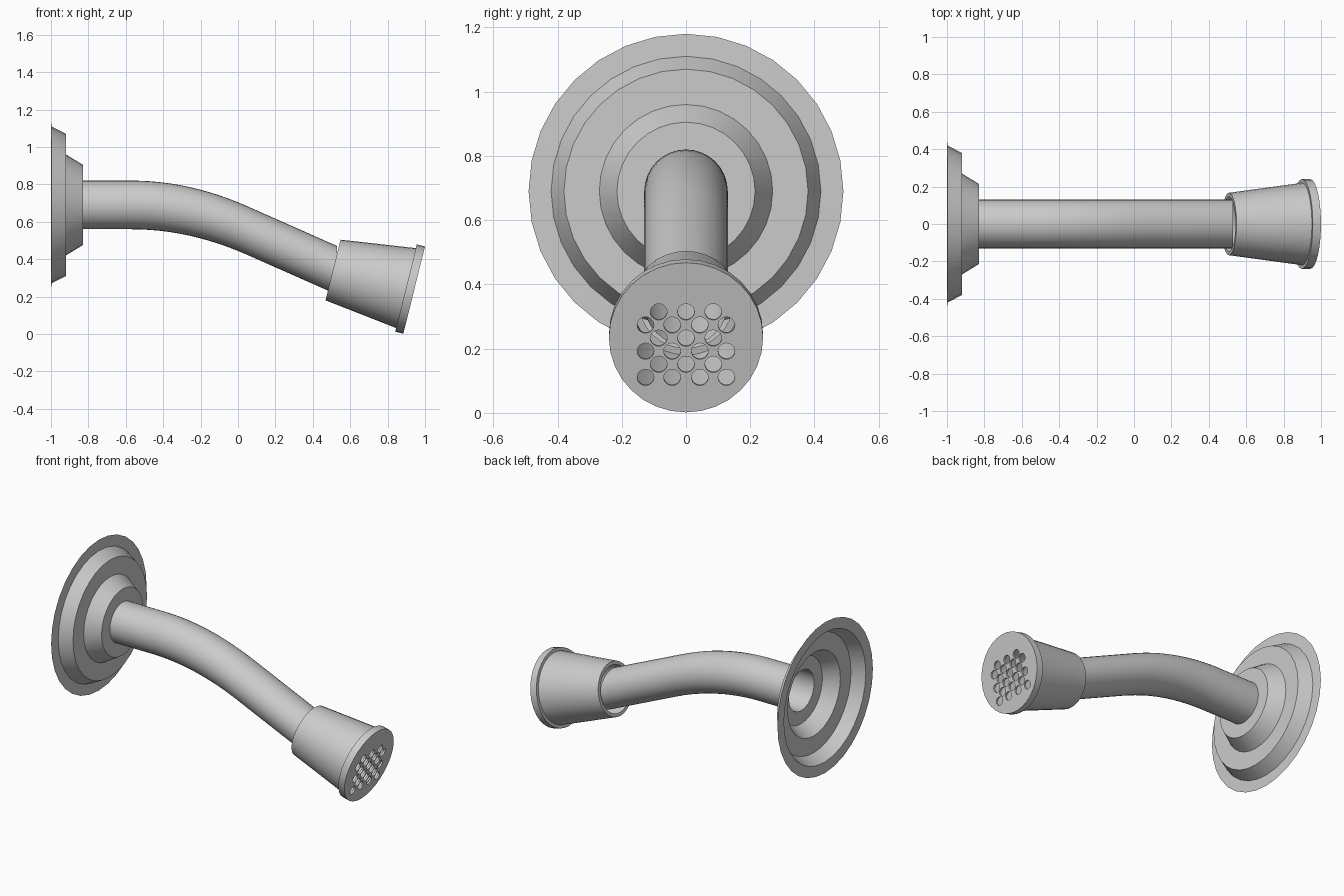
import bpy, math
from mathutils import Matrix, Vector

if "Cube" in bpy.data.objects:
    bpy.data.objects.remove(bpy.data.objects["Cube"])

SIDES = 32


def mesh_object(name, verts, faces, matrix=None):
    mesh = bpy.data.meshes.new(name)
    mesh.from_pydata(verts, [], faces)
    if matrix is not None:
        mesh.transform(matrix)
    obj = bpy.data.objects.new(name, mesh)
    bpy.context.collection.objects.link(obj)
    return obj


def tube(name, rings, matrix=None, capped=False):
    """Skin circles placed across x; each ring is (x, z offset, radius)."""
    verts, faces = [], []
    for x, z, r in rings:
        for i in range(SIDES):
            a = math.tau * i / SIDES
            verts.append((x, r * math.cos(a), z + r * math.sin(a)))
    for k in range(len(rings) - 1):
        for i in range(SIDES):
            j = (i + 1) % SIDES
            a, b = k * SIDES, (k + 1) * SIDES
            faces.append((a + i, a + j, b + j, b + i))
    if capped:
        faces.append(tuple(range(SIDES - 1, -1, -1)))
        faces.append(tuple(range(len(verts) - SIDES, len(verts))))
    return mesh_object(name, verts, faces, matrix)


def smooth(obj):
    bpy.ops.object.select_all(action='DESELECT')
    obj.select_set(True)
    bpy.context.view_layer.objects.active = obj
    bpy.ops.object.shade_smooth_by_angle(angle=math.radians(25))


# stepped wall flange, open at the back
AXIS_Z = 0.69
profile = [(-1.0, 0.49), (-0.998, 0.42), (-0.92, 0.38), (-0.92, 0.27),
           (-0.83, 0.215), (-0.83, 0.13)]
flange = tube("wall_flange", [(x, AXIS_Z, r) for x, r in profile])
smooth(flange)

# hollow bent arm: straight, parabolic bend, straight slope
X0, X1, X2, BEND = -0.57, 0.05, 0.53, 0.357
path = [(-0.83, AXIS_Z)]
for i in range(13):
    x = X0 + (X1 - X0) * i / 12
    path.append((x, AXIS_Z - BEND * (x - X0) ** 2))
path.append((X2, path[-1][1] - 2 * BEND * (X1 - X0) * (X2 - X1)))
arm = tube("bent_arm", [(x, z, 0.13) for x, z in path])
smooth(arm)

# tilted shower head: local x runs from inlet to spray face
LENGTH = 0.447
head_matrix = (Matrix.Translation((0.508, 0, 0.342))
               @ Matrix.Rotation(math.radians(13.9), 4, 'Y'))
head = tube("head_shell", [(0, 0, 0.145), (0, 0, 0.167),
                           (LENGTH - 0.045, 0, 0.22), (LENGTH - 0.045, 0, 0.24),
                           (LENGTH, 0, 0.24), (LENGTH, 0, 0.224)], head_matrix)
smooth(head)

# spray plate with staggered holes
plate = tube("spray_plate", [(LENGTH - 0.012, 0, 0.224), (LENGTH, 0, 0.224)],
             head_matrix, capped=True)

# cutter rods for the nozzle holes
verts, faces = [], []
HOLE_SIDES, HOLE_R = 20, 0.026
for row in range(6):
    v = 0.082 - 0.042 * row
    columns = (-0.085, 0, 0.085) if row % 2 == 0 else (-0.126, -0.043, 0.043, 0.126)
    for u in columns:
        n = len(verts)
        for x in (LENGTH - 0.05, LENGTH + 0.05):
            for i in range(HOLE_SIDES):
                a = math.tau * i / HOLE_SIDES
                verts.append((x, u + HOLE_R * math.cos(a), v + HOLE_R * math.sin(a)))
        for i in range(HOLE_SIDES):
            j = (i + 1) % HOLE_SIDES
            faces.append((n + i, n + j, n + HOLE_SIDES + j, n + HOLE_SIDES + i))
        faces.append(tuple(range(n + HOLE_SIDES - 1, n - 1, -1)))
        faces.append(tuple(range(n + HOLE_SIDES, n + 2 * HOLE_SIDES)))
cutter = mesh_object("hole_cutter", verts, faces, head_matrix)
cutter.hide_render = True

mod = plate.modifiers.new("holes", 'BOOLEAN')
mod.operation = 'DIFFERENCE'
mod.solver = 'EXACT'
mod.object = cutter
bpy.ops.object.select_all(action='DESELECT')
plate.select_set(True)
bpy.context.view_layer.objects.active = plate
bpy.ops.object.modifier_apply(modifier=mod.name)
bpy.data.objects.remove(cutter)
smooth(plate)
